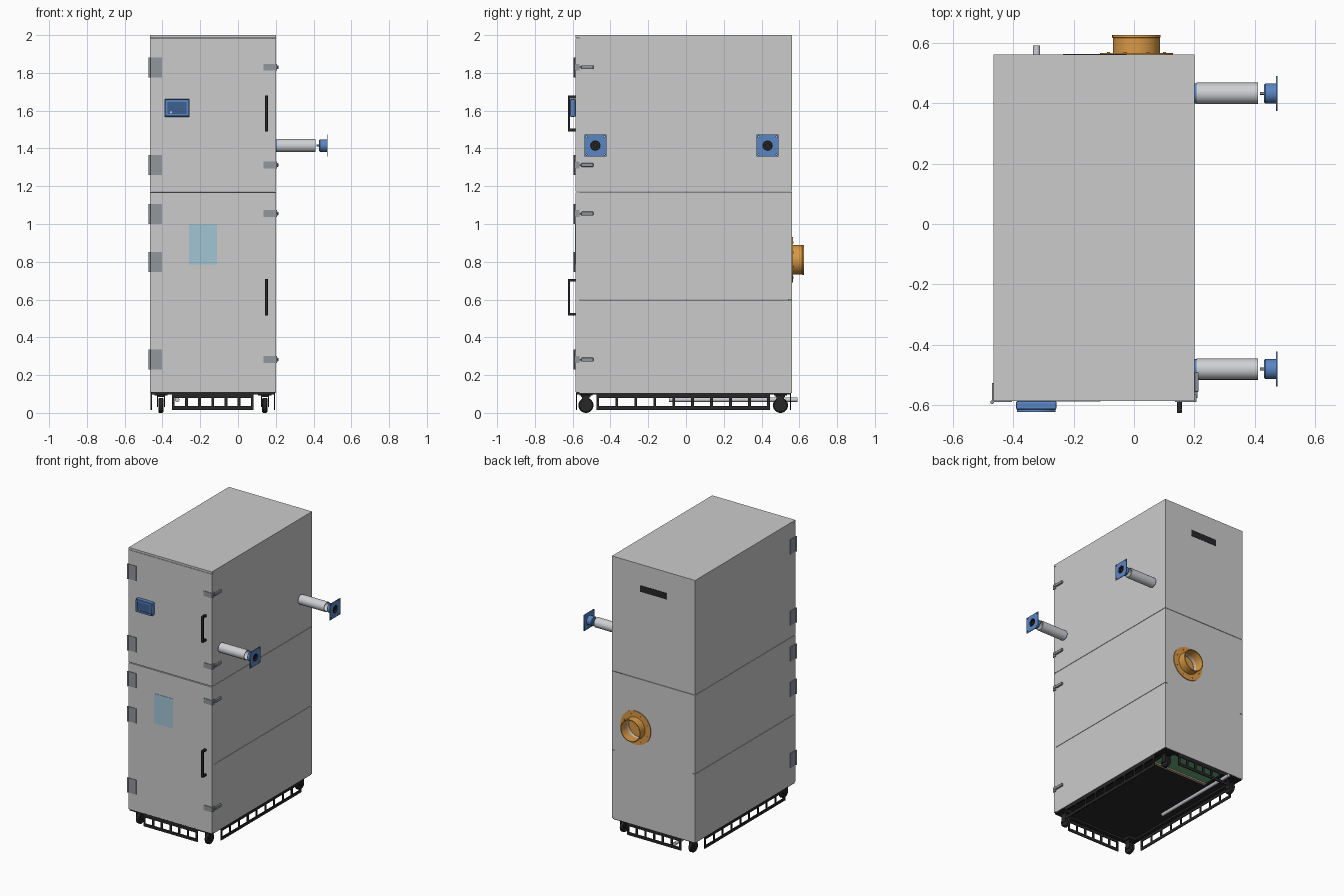
import bpy, bmesh, math
from mathutils import Matrix, Vector

if "Cube" in bpy.data.objects:
    bpy.data.objects.remove(bpy.data.objects["Cube"])


def mat(name, r, g, b, a=1.0):
    m = bpy.data.materials.new(name)
    m.diffuse_color = (r, g, b, a)
    m.use_nodes = True
    m.node_tree.nodes["Principled BSDF"].inputs["Base Color"].default_value = m.diffuse_color
    return m


BLACK = mat("black", 0.02, 0.02, 0.022)
STEEL = mat("hinge_steel", 0.28, 0.31, 0.33)
BLUE = mat("blue", 0.1, 0.24, 0.55)
NAVY = mat("dark_blue", 0.05, 0.12, 0.28)
PALE = mat("pale_blue", 0.36, 0.56, 0.66)
ORANGE = mat("orange", 0.7, 0.32, 0.06)
WHITE = mat("light_grey", 0.62, 0.63, 0.66)
GREEN = mat("green", 0.15, 0.42, 0.2)
TAN = mat("tan", 0.5, 0.38, 0.28)


def finish(name, bm, m=None, smooth=False):
    bmesh.ops.recalc_face_normals(bm, faces=bm.faces)
    me = bpy.data.meshes.new(name)
    bm.to_mesh(me)
    bm.free()
    ob = bpy.data.objects.new(name, me)
    bpy.context.collection.objects.link(ob)
    if m:
        me.materials.append(m)
    if smooth:
        bpy.ops.object.select_all(action='DESELECT')
        ob.select_set(True)
        bpy.context.view_layer.objects.active = ob
        bpy.ops.object.shade_smooth_by_angle(angle=math.radians(35))
    return ob


def boxes(name, items, m=None, bevel=0.0):
    """Each item is (x0, x1, y0, y1, z0, z1)."""
    bm = bmesh.new()
    for x0, x1, y0, y1, z0, z1 in items:
        t = Matrix.Translation(((x0 + x1) / 2, (y0 + y1) / 2, (z0 + z1) / 2))
        bmesh.ops.create_cube(bm, size=1, matrix=t @ Matrix.Diagonal((x1 - x0, y1 - y0, z1 - z0, 1)))
    if bevel:
        bmesh.ops.bevel(bm, geom=bm.edges[:], offset=bevel, segments=2, profile=0.5, affect='EDGES')
    return finish(name, bm, m)


def lathe(name, profile, loc, axis, m=None, n=40):
    """Revolve (radius, height) points around an axis through loc."""
    bm = bmesh.new()
    q = Vector((0, 0, 1)).rotation_difference(Vector(axis))
    rings = []
    for r, h in profile:
        rings.append([bm.verts.new(Vector(loc) + q @ Vector((r * math.cos(a), r * math.sin(a), h)))
                      for a in (2 * math.pi * i / n for i in range(n))])
    for a, b in zip(rings, rings[1:]):
        for i in range(n):
            j = (i + 1) % n
            bm.faces.new((a[i], a[j], b[j], b[i]))
    bmesh.ops.remove_doubles(bm, verts=bm.verts[:], dist=1e-6)
    return finish(name, bm, m, True)


def rod(name, r, length, loc, axis, m=None, n=32):
    return lathe(name, [(0, 0), (r, 0), (r, length), (0, length)], loc, axis, m, n)


FACING = {'X': Matrix(((0, 0, 1), (1, 0, 0), (0, 1, 0))),
          'Y': Matrix(((1, 0, 0), (0, 0, -1), (0, 1, 0))),
          'Z': Matrix.Identity(3)}


def sheet(name, loops, thick, facing, pos, m=None):
    """Flat plate: first loop is the outline, the others are holes."""
    cu = bpy.data.curves.new(name, 'CURVE')
    cu.dimensions, cu.fill_mode, cu.extrude = '2D', 'BOTH', thick / 2
    for pts in loops:
        s = cu.splines.new('POLY')
        s.points.add(len(pts) - 1)
        for p, (u, v) in zip(s.points, pts):
            p.co = (u, v, 0, 1)
        s.use_cyclic_u = True
    tmp = bpy.data.objects.new(name + "_tmp", cu)
    bpy.context.collection.objects.link(tmp)
    dg = bpy.context.evaluated_depsgraph_get()
    me = bpy.data.meshes.new_from_object(tmp.evaluated_get(dg))
    bpy.data.objects.remove(tmp)
    bm = bmesh.new()
    bm.from_mesh(me)
    bpy.data.meshes.remove(me)
    bmesh.ops.remove_doubles(bm, verts=bm.verts[:], dist=1e-6)
    bm.transform(Matrix.Translation(pos) @ FACING[facing].to_4x4())
    return finish(name, bm, m)


def rect(u0, u1, v0, v1):
    return [(u0, v0), (u1, v0), (u1, v1), (u0, v1)]


def circle(u, v, r, n=40):
    return [(u + r * math.cos(2 * math.pi * i / n), v + r * math.sin(2 * math.pi * i / n)) for i in range(n)]


# Cabinet shell: stacked side panels, back panels, top
L, R, F, B, T = -0.465, 0.2, -0.585, 0.56, 0.02
G = 0.0015
for name, x0, x1 in (("left", L, L + T), ("right", R - T, R)):
    for i, (z0, z1) in enumerate(((0.105, 0.6 - G), (0.6 + G, 1.17 - G), (1.17 + G, 1.985))):
        boxes(f"{name}_side_panel_{i}", [(x0, x1, F + T + 0.002, B, z0, z1)])
sheet("back_panel_lower", [rect(L + T, R - T, 0.105, 1.17 - G), circle(0.008, 0.81, 0.074)], T, 'Y', (0, B - T / 2, 0))
sheet("back_panel_upper", [rect(L + T, R - T, 1.17 + G, 1.985)], T, 'Y', (0, B - T / 2, 0))
boxes("top_panel", [(L, R, F, B, 1.985, 2.0)])
boxes("back_vent_slot", [(-0.235, -0.025, B - 0.005, B + 0.002, 1.802, 1.848)], BLACK)

# Doors
boxes("lower_door", [(L, R, F, F + T, 0.11, 1.167)])
boxes("upper_door", [(L, R, F, F + T, 1.173, 1.983)])
boxes("door_window", [(-0.26, -0.11, F - 0.002, F + 0.002, 0.785, 1.0)], PALE)

# Wrap-around hinges on the left edge
for i, z in enumerate((1.828, 1.312, 1.052, 0.798, 0.283)):
    boxes(f"hinge_leaves_{i}", [(L - 0.003, -0.403, F - 0.004, F, z - 0.053, z + 0.053),
                                (L - 0.004, L, F, -0.525, z - 0.053, z + 0.053)], STEEL)
    rod(f"hinge_barrel_{i}", 0.006, 0.106, (L - 0.004, F - 0.004, z - 0.053), (0, 0, 1), STEEL, 16)

# Toggle latches on the right edge
for i, z in enumerate((1.83, 1.312, 1.055, 0.282)):
    boxes(f"latch_plate_{i}", [(0.135, R + 0.006, F - 0.004, F, z - 0.018, z + 0.018),
                               (R, R + 0.006, F, F + 0.022, z - 0.018, z + 0.018)], STEEL)
    boxes(f"latch_lever_{i}", [(R, R + 0.014, -0.555, -0.49, z - 0.01, z + 0.01)], STEEL, 0.004)
    boxes(f"latch_link_{i}", [(R, R + 0.01, -0.575, -0.545, z - 0.004, z + 0.004)], STEEL)

# Pull handles
for name, z0, z1 in (("upper", 1.49, 1.68), ("lower", 0.515, 0.71)):
    boxes(f"{name}_door_handle", [(0.142, 0.158, -0.625, -0.613, z0, z1),
                                  (0.142, 0.158, -0.615, F, z0, z0 + 0.015),
                                  (0.142, 0.158, -0.615, F, z1 - 0.015, z1)], BLACK, 0.002)

# Control box with recessed screen
boxes("control_box", [(-0.39, -0.256, -0.614, F, 1.567, 1.662)], BLUE, 0.006)
sheet("control_box_bezel", [rect(-0.386, -0.26, 1.571, 1.658), rect(-0.373, -0.273, 1.583, 1.646)],
      0.008, 'Y', (0, -0.617, 0), BLUE)
boxes("control_box_screen", [(-0.373, -0.273, -0.6155, -0.612, 1.583, 1.646)], NAVY)
rod("control_button", 0.006, 0.005, (-0.355, -0.613, 1.592), (0, -1, 0), WHITE, 16)

# Side tubes with connector flanges
ZC = 1.415
for name, y in (("front", -0.48), ("rear", 0.432)):
    rod(f"{name}_tube_base", 0.033, 0.008, (R, y, ZC), (1, 0, 0), BLUE)
    lathe(f"{name}_tube", [(0, 0.006), (0.035, 0.006), (0.035, 0.21), (0.03, 0.21), (0.03, 0.17), (0, 0.17)],
          (R, y, ZC), (1, 0, 0), WHITE)
    rod(f"{name}_connector_pin", 0.005, 0.03, (0.416, y, ZC), (1, 0, 0), STEEL, 12)
    lathe(f"{name}_connector_cup", [(0, 0.43), (0.029, 0.43), (0.033, 0.434), (0.033, 0.471), (0.027, 0.471),
                                    (0.027, 0.455), (0, 0.455)], (0, y, ZC), (1, 0, 0), BLUE)
    holes = [circle(y + a, ZC + b, 0.004, 12) for a in (-0.047, 0.047) for b in (-0.047, 0.047)]
    sheet(f"{name}_connector_plate", [rect(y - 0.058, y + 0.058, ZC - 0.058, ZC + 0.058),
                                      circle(y, ZC, 0.028)] + holes, 0.005, 'X', (0.4725, 0, 0), BLUE)
    lathe(f"{name}_socket", [(0, 0.456), (0.0275, 0.456), (0.0275, 0.4745), (0.022, 0.4745), (0.022, 0.46),
                             (0.012, 0.46), (0.012, 0.471), (0, 0.471)], (0, y, ZC), (1, 0, 0), BLACK)

# Orange duct collar on the back
C = (0.008, B, 0.81)
lathe("duct_collar", [(0.074, -0.03), (0.074, 0.065), (0.08, 0.065), (0.08, 0.057), (0.078, 0.055), (0.078, 0.006),
                      (0.121, 0.006), (0.121, 0), (0.076, 0), (0.076, -0.03), (0.074, -0.03)],
      C, (0, 1, 0), ORANGE, 64)
lathe("duct_inner_disc", [(0, -0.02), (0.02, -0.02), (0.02, -0.025), (0.0745, -0.025), (0.0745, -0.03), (0, -0.03)],
      C, (0, 1, 0), ORANGE, 48)
for i in range(8):
    a = math.pi * (i + 0.5) / 4
    rod(f"duct_bolt_{i}", 0.005, 0.003, (C[0] + 0.1 * math.cos(a), B + 0.006, C[2] + 0.1 * math.sin(a)),
        (0, 1, 0), ORANGE, 12)

# Black floor with rear opening showing the green tray
sheet("floor_plate", [rect(L + T, R - T, F + T, B - T), rect(-0.33, 0.12, 0.33, 0.52)], 0.008, 'Z', (0, 0, 0.116), BLACK)
boxes("floor_frame", [(L + 0.004, L + 0.034, F + 0.004, B - 0.004, 0.098, 0.112),
                      (R - 0.034, R - 0.004, F + 0.004, B - 0.004, 0.098, 0.112),
                      (L + 0.034, R - 0.034, F + 0.004, F + 0.034, 0.098, 0.112),
                      (L + 0.034, R - 0.034, B - 0.034, B - 0.004, 0.098, 0.112)], BLACK)
boxes("green_tray", [(-0.34, 0.13, 0.32, 0.53, 0.122, 0.135)], GREEN)
boxes("tan_strip", [(-0.33, 0.12, 0.33, 0.345, 0.112, 0.122)], TAN)
rod("drain_pipe", 0.012, 0.68, (-0.322, -0.09, 0.07), (0, 1, 0), WHITE, 24)


# Slotted skirts
def skirt(name, a0, a1, count, facing, pos):
    pitch = (a1 - a0 - 0.015) / count
    wins = [rect(a0 + 0.015 + i * pitch, a0 + i * pitch + pitch, 0.036, 0.08) for i in range(count)]
    sheet(name, [rect(a0, a1, 0.015, 0.108)] + wins, 0.006, facing, pos, BLACK)


skirt("left_skirt", -0.475, 0.445, 9, 'X', (L + 0.006, 0, 0))
skirt("right_skirt", -0.475, 0.445, 9, 'X', (R - 0.006, 0, 0))
skirt("front_skirt", -0.35, 0.083, 6, 'Y', (0, F + 0.006, 0))
skirt("rear_skirt", -0.35, 0.083, 6, 'Y', (0, B - 0.006, 0))

# Casters
for xn, x in (("left", -0.408), ("right", 0.142)):
    for yn, y in (("front", -0.53), ("rear", 0.5)):
        n = f"{yn}_{xn}_caster"
        lathe(n + "_wheel", [(0, -0.014), (0.034, -0.014), (0.04, -0.009), (0.04, 0.009), (0.034, 0.014), (0, 0.014)],
              (x, y, 0.04), (1, 0, 0), BLACK, 32)
        boxes(n + "_fork", [(x - 0.021, x - 0.016, y - 0.02, y + 0.02, 0.03, 0.09),
                            (x + 0.016, x + 0.021, y - 0.02, y + 0.02, 0.03, 0.09),
                            (x - 0.021, x + 0.021, y - 0.025, y + 0.025, 0.084, 0.092)], BLACK)
        boxes(n + "_mount", [(x - 0.035, x + 0.035, y - 0.035, y + 0.035, 0.092, 0.114)], BLACK)
